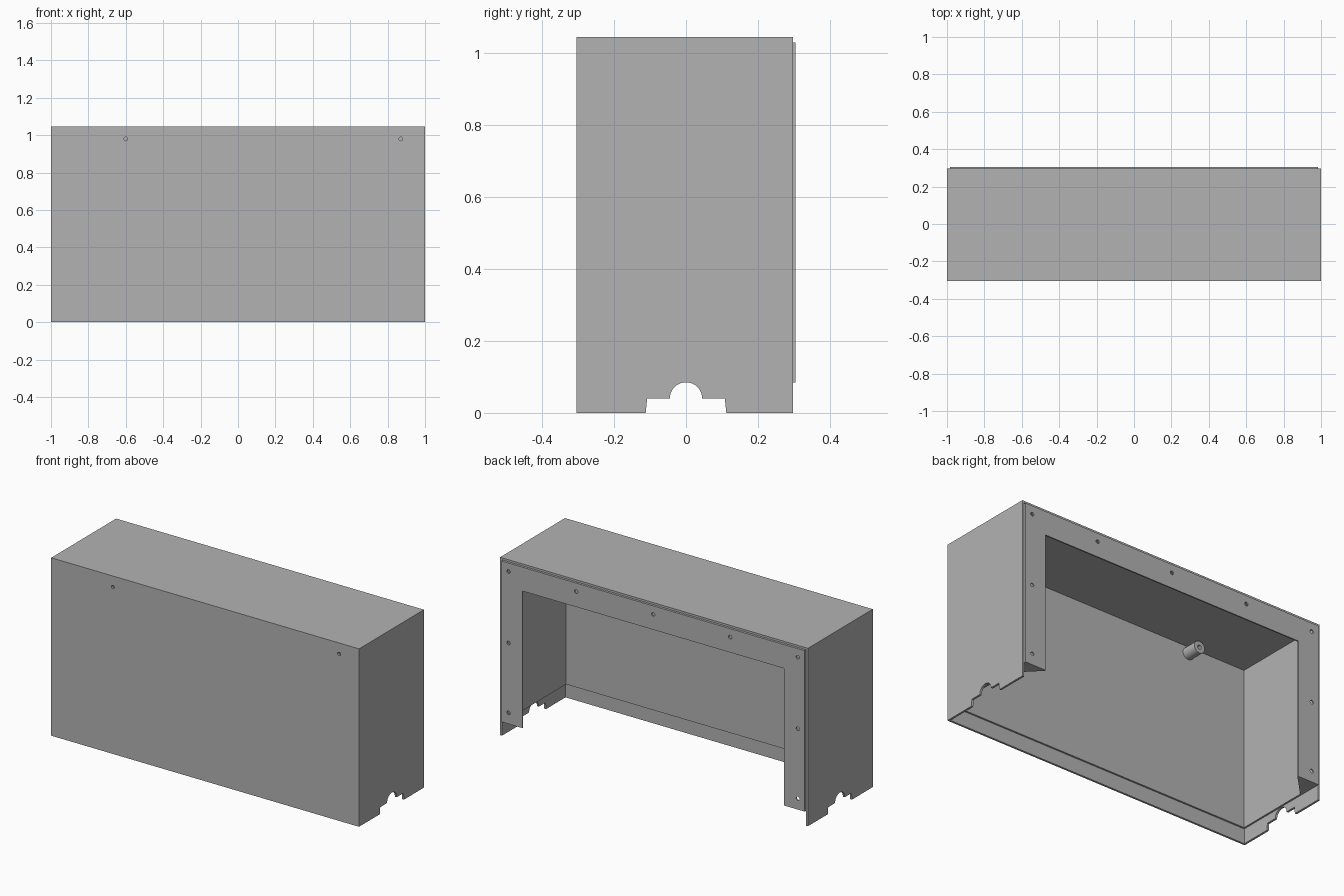
import bpy, bmesh, math
from mathutils import Matrix, Vector

if "Cube" in bpy.data.objects:
    bpy.data.objects.remove(bpy.data.objects["Cube"], do_unlink=True)

# Single sheet-metal grey
GREY = (0.45, 0.45, 0.45, 1.0)
metal = bpy.data.materials.new("sheet_metal_grey")
metal.use_nodes = True
metal.diffuse_color = GREY
metal.node_tree.nodes["Principled BSDF"].inputs["Base Color"].default_value = GREY

# Local (u, v, w) directions of a sheet lying across each axis
FRAMES = {
    "x": ((0, 1, 0), (0, 0, 1), (1, 0, 0)),
    "y": ((1, 0, 0), (0, 0, 1), (0, -1, 0)),
    "z": ((1, 0, 0), (0, 1, 0), (0, 0, 1)),
}


def rect(u0, u1, v0, v1):
    return [(u0, v0), (u1, v0), (u1, v1), (u0, v1)]


def circle(u, v, r, n=16):
    return [(u + r * math.cos(i * math.tau / n), v + r * math.sin(i * math.tau / n))
            for i in range(n)]


def sheet(name, axis, lo, hi, outline, holes=()):
    """Flat outline with round holes, thickened between lo and hi along an axis."""
    curve = bpy.data.curves.new(name, "CURVE")
    curve.dimensions = "2D"
    curve.fill_mode = "BOTH"
    curve.extrude = (hi - lo) / 2
    for loop in [outline, *holes]:
        spline = curve.splines.new("POLY")
        spline.points.add(len(loop) - 1)
        for point, (u, v) in zip(spline.points, loop):
            point.co = (u, v, 0, 1)
        spline.use_cyclic_u = True
    temp = bpy.data.objects.new(name + "_outline", curve)
    bpy.context.scene.collection.objects.link(temp)
    graph = bpy.context.evaluated_depsgraph_get()
    mesh = bpy.data.meshes.new_from_object(temp.evaluated_get(graph))
    bpy.data.objects.remove(temp, do_unlink=True)

    # Stand the sheet up in place and weld its rims
    cols = [Vector(c) for c in FRAMES[axis]]
    turn = Matrix(cols).transposed().to_4x4()
    offset = Vector([(lo + hi) / 2 if a == axis else 0 for a in "xyz"])
    bm = bmesh.new()
    bm.from_mesh(mesh)
    bm.transform(Matrix.Translation(offset) @ turn)
    bmesh.ops.remove_doubles(bm, verts=bm.verts, dist=1e-5)
    bmesh.ops.recalc_face_normals(bm, faces=bm.faces)
    for face in bm.faces:
        face.smooth = False
    bm.to_mesh(mesh)
    bm.free()
    mesh.materials.clear()
    mesh.materials.append(metal)
    obj = bpy.data.objects.new(name, mesh)
    bpy.context.scene.collection.objects.link(obj)
    return obj


# Main dimensions
TOP, FRONT, BACK, RIM = 1.045, -0.305, 0.297, 0.305
WALL = 0.012                       # outer sheet thickness
LX, LZ, LY = 0.985, 1.03, -0.29    # outside of the inner lining
LINE, LOW = 0.01, 0.085            # lining thickness and lower edge
OPEN_X, OPEN_Z = 0.85, 0.89        # rear opening
screws = [(-0.6, 0.98), (0.87, 0.98)]

# Outer shell: front, top and notched sides
front_holes = [circle(x, z, 0.01) for x, z in screws]
sheet("front_panel", "y", FRONT, FRONT + WALL, rect(-1, 1, 0, TOP), front_holes)
sheet("top_panel", "z", TOP - WALL, TOP, rect(-1, 1, FRONT + WALL, BACK))

arch = [(-0.045 * math.cos(a), 0.04 + 0.045 * math.sin(a))
        for a in (i * math.pi / 20 for i in range(21))]
side = [(FRONT + WALL, 0), (-0.112, 0), (-0.108, 0.04), *arch,
        (0.108, 0.04), (0.112, 0), (BACK, 0),
        (BACK, TOP - WALL), (FRONT + WALL, TOP - WALL)]
for name, s in (("left", 1), ("right", -1)):
    lo, hi = sorted((s * (1 - WALL), s))
    sheet(name + "_side_panel", "x", lo, hi, side)

    # Inner lining of the side
    lo, hi = sorted((s * (LX - LINE), s * LX))
    sheet(name + "_side_lining", "x", lo, hi, rect(LY, BACK, LOW, LZ))

    # Triangular tab closing the foot of the rear flange
    sheet(name + "_corner_tab", "z", LOW, LOW + LINE,
          [(s * OPEN_X, BACK), (s * (LX - LINE), BACK), (s * (LX - LINE), 0.17)])

# Inner lining of front and top
inner = LX - LINE
sheet("front_lining", "y", LY, LY + LINE, rect(-inner, inner, LOW, LZ), front_holes)
sheet("top_lining", "z", LZ - LINE, LZ, rect(-inner, inner, LY + LINE, BACK))

# Rear flange with its row of screw holes
frame = [(-LX, LOW), (-OPEN_X, LOW), (-OPEN_X, OPEN_Z), (OPEN_X, OPEN_Z),
         (OPEN_X, LOW), (LX, LOW), (LX, LZ), (-LX, LZ)]
bolts = [(x, 0.98) for x in (-0.94, -0.5, 0, 0.5, 0.94)]
bolts += [(s * 0.94, z) for s in (-1, 1) for z in (0.15, 0.56)]
sheet("rear_flange", "y", BACK, RIM, frame, [circle(x, z, 0.011) for x, z in bolts])

# Hollow standoffs behind the front screw holes
for name, (x, z) in zip(("right", "left"), screws):
    tube = sheet(name + "_standoff", "y", LY + LINE, -0.19,
                 circle(x, z, 0.035, 32), [circle(x, z, 0.012)])
    bpy.ops.object.select_all(action="DESELECT")
    tube.select_set(True)
    bpy.context.view_layer.objects.active = tube
    bpy.ops.object.shade_smooth_by_angle(angle=math.radians(30))
